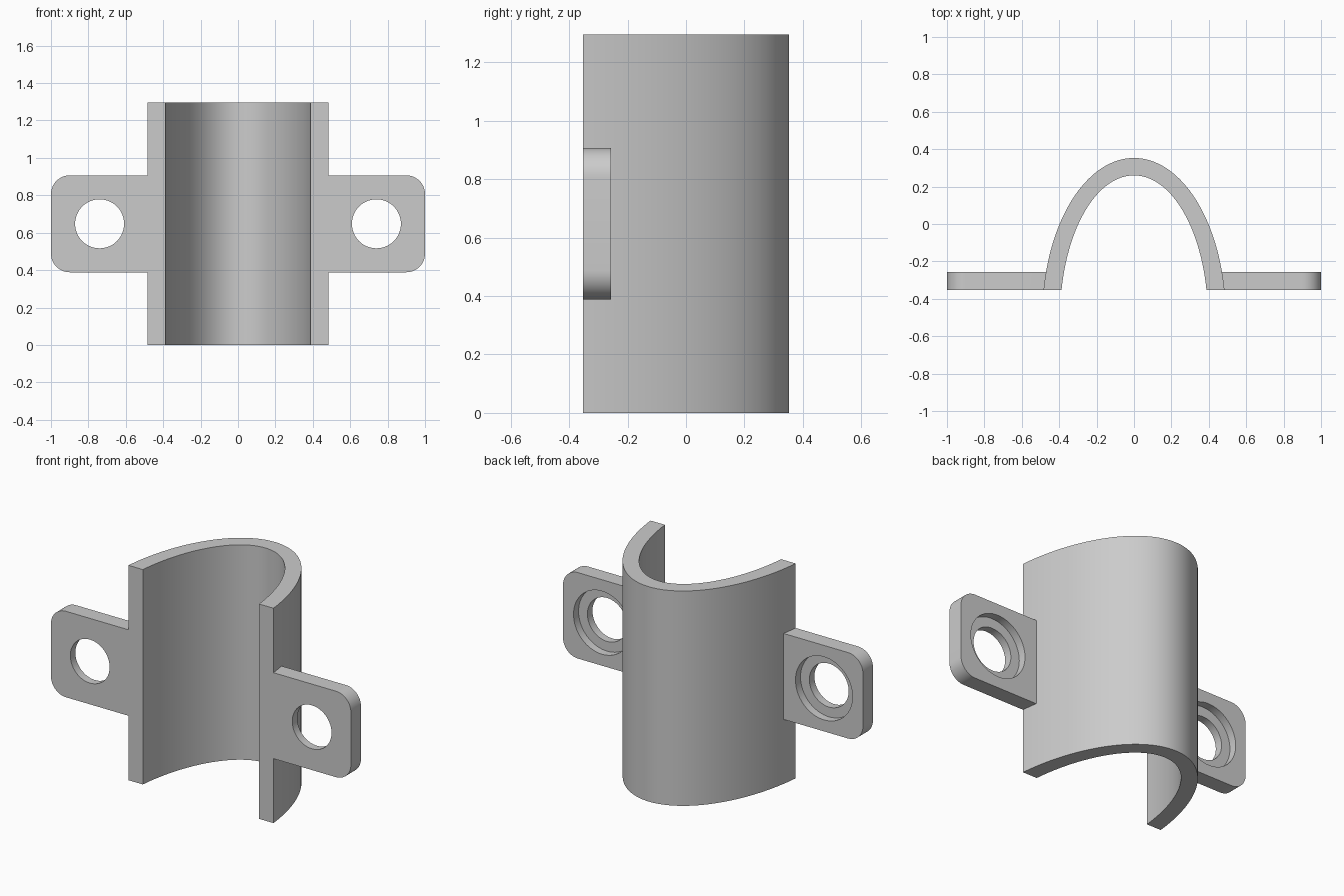
import bpy, bmesh, math
from mathutils import Vector

cube = bpy.data.objects.get("Cube")
if cube:
    bpy.data.objects.remove(cube, do_unlink=True)

HEIGHT = 1.295
FRONT, BACK = -0.353, 0.353
TAB_BACK = -0.257
MID = HEIGHT / 2

grey = bpy.data.materials.new("plain grey")
grey.use_nodes = True
grey.diffuse_color = (0.6, 0.6, 0.6, 1)
grey.node_tree.nodes["Principled BSDF"].inputs["Base Color"].default_value = grey.diffuse_color


def prism(name, outline, direction):
    """Extrude a closed planar outline along a direction."""
    bm = bmesh.new()
    face = bm.faces.new([bm.verts.new(p) for p in outline])
    top = bmesh.ops.extrude_face_region(bm, geom=[face])
    verts = [g for g in top["geom"] if isinstance(g, bmesh.types.BMVert)]
    bmesh.ops.translate(bm, verts=verts, vec=Vector(direction))
    bmesh.ops.recalc_face_normals(bm, faces=bm.faces)
    mesh = bpy.data.meshes.new(name)
    bm.to_mesh(mesh)
    bm.free()
    mesh.materials.append(grey)
    obj = bpy.data.objects.new(name, mesh)
    bpy.context.collection.objects.link(obj)
    return obj


def arc(cx, cy, rx, ry, start, end, steps):
    angles = [start + (end - start) * i / steps for i in range(steps + 1)]
    return [(cx + rx * math.cos(a), cy + ry * math.sin(a)) for a in angles]


def combine(target, tool, operation):
    """Apply a boolean and discard the tool."""
    mod = target.modifiers.new(operation.lower(), "BOOLEAN")
    mod.operation, mod.object, mod.solver = operation, tool, "EXACT"
    bpy.context.view_layer.objects.active = target
    bpy.ops.object.modifier_apply(modifier=mod.name)
    bpy.data.objects.remove(tool, do_unlink=True)


def arch(rx, apex, centre=-0.5):
    """Elliptical arc over the saddle, ending on the front plane."""
    ry = apex - centre
    a = math.asin((FRONT - centre) / ry)
    return arc(0, centre, rx, ry, a, math.pi - a, 64)


# Curved saddle shell
profile = arch(0.491, BACK) + arch(0.395, 0.26)[::-1]
bracket = prism("clamp_bracket", [(x, y, 0) for x, y in profile], (0, 0, HEIGHT))

# Side tabs with rounded outer corners, then counterbored screw holes
R, HALF = 0.1, 0.259
for side in (1, -1):
    outline = [(0.43, MID - HALF)]
    outline += arc(1 - R, MID - HALF + R, R, R, -math.pi / 2, 0, 12)
    outline += arc(1 - R, MID + HALF - R, R, R, 0, math.pi / 2, 12)
    outline += [(0.43, MID + HALF)]
    tab = prism("tab", [(side * x, FRONT, z) for x, z in outline],
                (0, TAB_BACK - FRONT, 0))
    combine(bracket, tab, "UNION")
    for radius, start in ((0.131, FRONT - 0.1), (0.19, -0.305)):
        circle = arc(side * 0.74, MID, radius, radius, 0, 2 * math.pi, 64)[:-1]
        cutter = prism("hole_cutter", [(x, start, z) for x, z in circle], (0, 0.3, 0))
        combine(bracket, cutter, "DIFFERENCE")

# Smooth the curved walls, keep the edges crisp
bpy.ops.object.select_all(action="DESELECT")
bracket.select_set(True)
bpy.context.view_layer.objects.active = bracket
bpy.ops.object.shade_smooth_by_angle(angle=math.radians(30))
